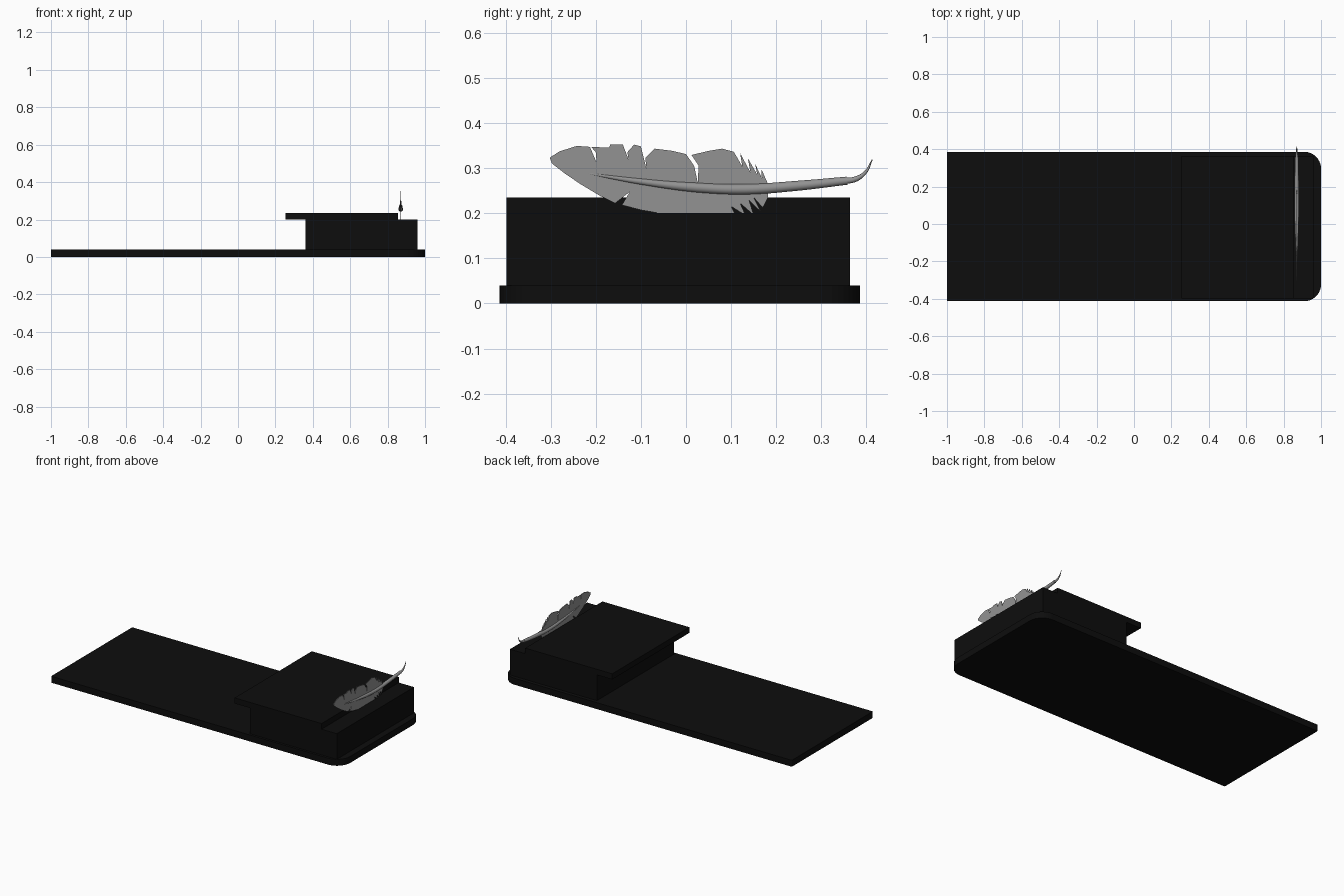
import bpy, bmesh

if "Cube" in bpy.data.objects:
    bpy.data.objects.remove(bpy.data.objects["Cube"])


def material(name, rgb):
    m = bpy.data.materials.new(name)
    m.diffuse_color = (*rgb, 1)
    m.use_nodes = True
    m.node_tree.nodes["Principled BSDF"].inputs["Base Color"].default_value = m.diffuse_color
    return m


BLACK = material("black", (0.004, 0.004, 0.004))
GREY = material("feather grey", (0.29, 0.29, 0.29))


def finish(name, bm, mat):
    bmesh.ops.recalc_face_normals(bm, faces=bm.faces)
    me = bpy.data.meshes.new(name)
    bm.to_mesh(me)
    bm.free()
    me.materials.append(mat)
    ob = bpy.data.objects.new(name, me)
    bpy.context.collection.objects.link(ob)
    return ob


def box(name, x, y, z, mat, right_radius=0, left_radius=0):
    bm = bmesh.new()
    bmesh.ops.create_cube(bm, size=1)
    for v in bm.verts:
        for i, (lo, hi) in enumerate((x, y, z)):
            v.co[i] = lo if v.co[i] < 0 else hi
    # round the upright edges at either end
    for r, end in ((right_radius, x[1]), (left_radius, x[0])):
        if r:
            edges = [e for e in bm.edges
                     if all(abs(v.co.x - end) < 1e-5 for v in e.verts)
                     and abs(e.verts[0].co.z - e.verts[1].co.z) > 1e-4]
            bmesh.ops.bevel(bm, geom=edges, offset=r, segments=10,
                            profile=0.5, affect='EDGES')
    return finish(name, bm, mat)


def tube(name, points, mat, x=0.87):
    """Smooth tapered tube through (y, z, radius) points."""
    cu = bpy.data.curves.new(name, 'CURVE')
    cu.dimensions = '3D'
    cu.bevel_depth = 1
    cu.bevel_resolution = 4
    cu.resolution_u = 8
    cu.use_fill_caps = True
    sp = cu.splines.new('BEZIER')
    sp.bezier_points.add(len(points) - 1)
    for p, (y, z, r) in zip(sp.bezier_points, points):
        p.co = (x, y, z)
        p.radius = r
        p.handle_left_type = p.handle_right_type = 'AUTO'
    cu.materials.append(mat)
    ob = bpy.data.objects.new(name, cu)
    bpy.context.collection.objects.link(ob)
    bpy.ops.object.select_all(action='DESELECT')
    ob.select_set(True)
    bpy.context.view_layer.objects.active = ob
    bpy.ops.object.convert(target='MESH')
    bpy.ops.object.shade_smooth_by_angle()


# Stand: long base, raised block and overhanging top plate
box("base", (-1, 1), (-0.413, 0.386), (0, 0.04), BLACK, 0.09, 0.006)
box("block", (0.36, 0.96), (-0.398, 0.363), (0.04, 0.2), BLACK)
box("top_plate", (0.255, 0.855), (-0.398, 0.363), (0.2, 0.235), BLACK)

# Feather vane: notched outline in (y, z), given a small thickness
UPPER = [(-.302, .323), (-.28, .337), (-.242, .349), (-.213, .347),
         (-.198, .312), (-.2, .335), (-.21, .347), (-.17, .345), (-.168, .352),
         (-.14, .352), (-.127, .318), (-.13, .335), (-.115, .352),
         (-.1, .348), (-.088, .3), (-.09, .322), (-.07, .343), (-.03, .338),
         (0, .331), (.018, .305), (.026, .268), (.028, .305), (.012, .329),
         (.05, .338), (.08, .343), (.106, .336), (.125, .303), (.12, .333),
         (.143, .29), (.137, .322), (.158, .285), (.153, .31), (.168, .278),
         (.167, .298), (.182, .264)]
LOWER = [(.182, .235), (.17, .212), (.15, .235), (.166, .203), (.14, .228),
         (.15, .196), (.12, .222), (.132, .195), (.1, .215), (.11, .195),
         (0, .196), (-.06, .2), (-.1, .207), (-.142, .218), (-.125, .247),
         (-.157, .222), (-.19, .238), (-.235, .265), (-.27, .289),
         (-.297, .31)]
bm = bmesh.new()
face = bm.faces.new([bm.verts.new((0.868, y, z)) for y, z in UPPER + LOWER])
ext = bmesh.ops.extrude_face_region(bm, geom=[face], use_keep_orig=True)
for v in ext["geom"]:
    if isinstance(v, bmesh.types.BMVert):
        v.co.x += 0.004
bmesh.ops.triangulate(bm, faces=[f for f in bm.faces if len(f.verts) > 4],
                      ngon_method='EAR_CLIP')
finish("feather_vane", bm, GREY)

# Quill shaft and curved writing nib
tube("quill_shaft", [(-.218, .288, .002), (-.1, .27, .007), (.02, .257, .011),
                     (.13, .253, .012), (.25, .261, .011), (.357, .272, .009)],
     GREY)
tube("quill_nib", [(.35, .271, .007), (.377, .276, .006), (.398, .291, .0035),
                   (.413, .319, .001)], GREY)
